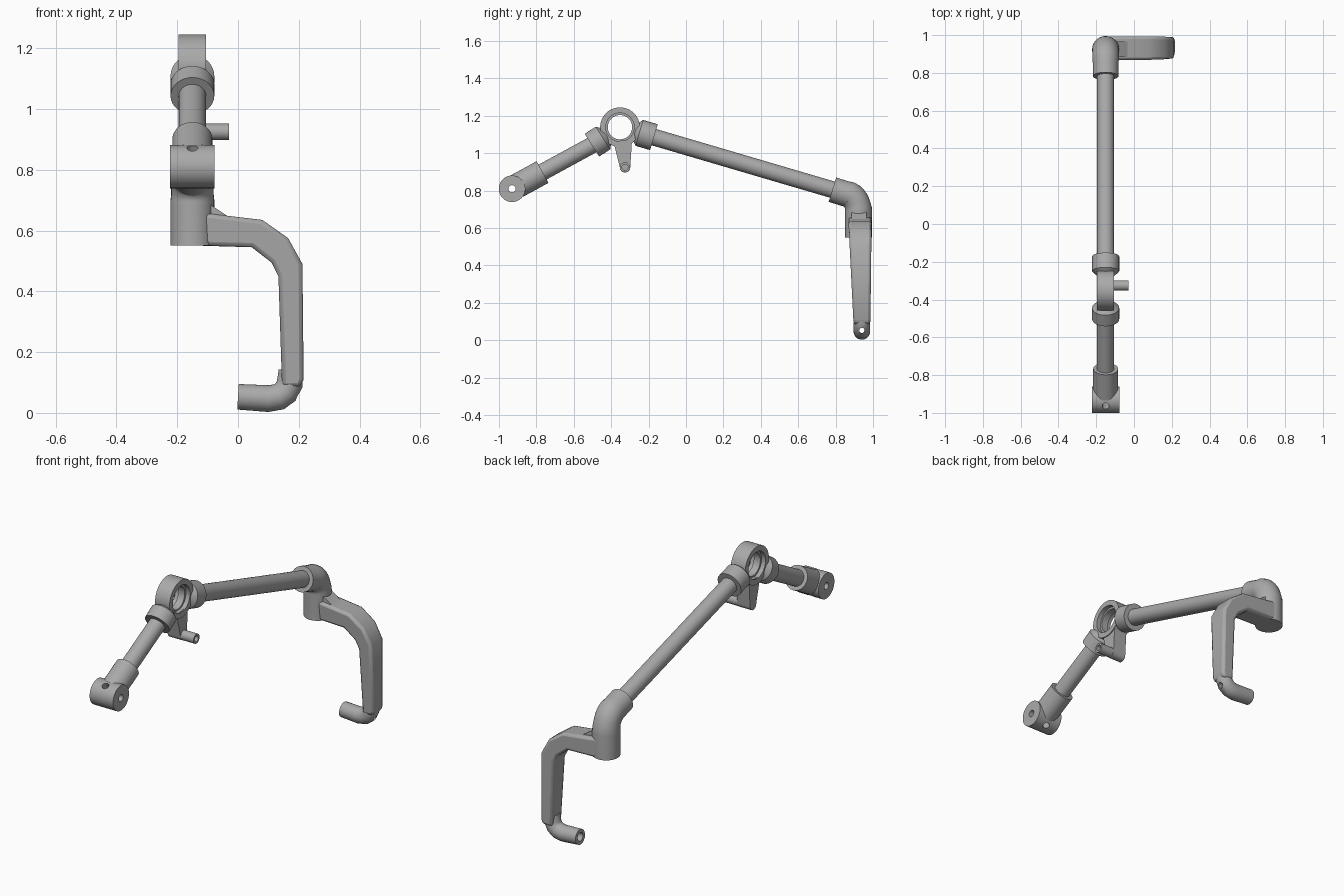
import bpy, bmesh, math
from mathutils import Vector

cube = bpy.data.objects.get("Cube")
if cube:
    bpy.data.objects.remove(cube, do_unlink=True)

grey = bpy.data.materials.new("satin grey")
grey.use_nodes = True
colour = (0.4, 0.4, 0.4, 1)
grey.diffuse_color = colour
grey.node_tree.nodes["Principled BSDF"].inputs["Base Color"].default_value = colour

CX = -0.15                     # plane of the main arms
X, Y = Vector((1, 0, 0)), Vector((0, 1, 0))


def finish(name, bm):
    bmesh.ops.recalc_face_normals(bm, faces=bm.faces)
    mesh = bpy.data.meshes.new(name)
    bm.to_mesh(mesh)
    bm.free()
    mesh.materials.append(grey)
    ob = bpy.data.objects.new(name, mesh)
    bpy.context.collection.objects.link(ob)
    smooth(ob)
    return ob


def smooth(ob):
    bpy.ops.object.select_all(action='DESELECT')
    ob.select_set(True)
    bpy.context.view_layer.objects.active = ob
    bpy.ops.object.shade_smooth_by_angle(angle=math.radians(32))


def sweep(name, points, radii, side=X, axis=None, closed=False, n=32):
    """Round section along a path; a fixed axis gives a lathe, closed gives a hole."""
    bm = bmesh.new()
    pts = [Vector(p) for p in points]
    rings = []
    for i, (p, r) in enumerate(zip(pts, radii)):
        t = axis or (pts[min(i + 1, len(pts) - 1)] - pts[max(i - 1, 0)]).normalized()
        up = t.cross(side).normalized()
        rings.append([bm.verts.new(p + r * (math.cos(a) * side + math.sin(a) * up))
                      for a in (2 * math.pi * k / n for k in range(n))])
    pairs = list(zip(rings, rings[1:]))
    if closed:
        pairs.append((rings[-1], rings[0]))
    else:
        bm.faces.new(rings[0])
        bm.faces.new(rings[-1])
    for a, b in pairs:
        for k in range(n):
            j = (k + 1) % n
            bm.faces.new((a[k], a[j], b[j], b[k]))
    return finish(name, bm)


def along_x(name, y, z, profile, closed=False, n=40):
    return sweep(name, [(x, y, z) for x, r in profile], [r for x, r in profile],
                 side=Y, axis=X, closed=closed, n=n)


def along(name, start, direction, profile):
    return sweep(name, [start + direction * d for d, r in profile],
                 [r for d, r in profile], axis=direction)


def prism(name, corners, bevel=0.0):
    """Solid from pairs of matching corners on two sides."""
    bm = bmesh.new()
    a = [bm.verts.new(p) for p, q in corners]
    b = [bm.verts.new(q) for p, q in corners]
    bm.faces.new(a)
    bm.faces.new(b)
    for i in range(len(a)):
        j = (i + 1) % len(a)
        bm.faces.new((a[i], a[j], b[j], b[i]))
    ob = finish(name, bm)
    if bevel:
        mod = ob.modifiers.new("soft edges", 'BEVEL')
        mod.width, mod.segments = bevel, 2
        mod.limit_method, mod.angle_limit = 'ANGLE', math.radians(50)
    return ob


def drill(ob, cutter):
    cutter.hide_render = True
    mod = ob.modifiers.new("hole", 'BOOLEAN')
    mod.operation, mod.object, mod.solver = 'DIFFERENCE', cutter, 'EXACT'
    bpy.context.view_layer.objects.active = ob
    bpy.ops.object.modifier_apply(modifier=mod.name)
    bpy.data.objects.remove(cutter, do_unlink=True)
    smooth(ob)


hub = Vector((CX, -0.93, 0.81))
eye = Vector((CX, -0.353, 1.139))
elbow_start = Vector((CX, 0.783, 0.805))
front_dir = Vector((0, 0.877, 0.48)).normalized()
rear_dir = (elbow_start - eye).normalized()

# Front hub with a pivot hole and a cross hole
front_hub = along_x("front_hub", hub.y, hub.z, [(CX - 0.073, 0.071), (CX + 0.073, 0.071)])
drill(front_hub, along_x("pivot_cutter", hub.y, hub.z, [(CX - 0.2, 0.019), (CX + 0.2, 0.019)]))
across = front_dir.cross(X)
drill(front_hub, along("cross_cutter", hub, across, [(-0.15, 0.018), (0.15, 0.018)]))
along("front_hub_socket", hub, front_dir, [(0.03, 0.066), (0.186, 0.066)])

# Straight rods
front_cup_end = Vector((CX, -0.503, 1.043))
sweep("front_rod", [hub + front_dir * 0.1, front_cup_end + front_dir * 0.02], [0.045] * 2)
sweep("rear_rod", [eye + rear_dir * 0.15, elbow_start + rear_dir * 0.03], [0.045] * 2)

# Centre eye with an inner lip, and the cups on both sides
w = 0.045
along_x("centre_eye", eye.y, eye.z,
        [(CX - w, 0.106), (CX + w, 0.106), (CX + w, 0.076), (CX + 0.02, 0.076),
         (CX + 0.02, 0.065), (CX - 0.02, 0.065), (CX - 0.02, 0.076), (CX - w, 0.076)],
        closed=True, n=48)
for name, end in (("front_cup", front_cup_end), ("rear_cup", eye + rear_dir * 0.189)):
    d = (end - eye).normalized()
    length = (end - eye).length
    along(name, eye, d, [(0.083, 0.044), (0.108, 0.072), (length, 0.072)])

# Hanging lug with a hollow side pin
ly, lz, lr = -0.326, 0.925, 0.028
outline = [(-0.415, 1.06), (-0.385, 1.05)]
outline += [(ly + lr * math.cos(a), lz + lr * math.sin(a))
            for a in (math.pi + math.pi * k / 10 for k in range(11))]
outline += [(-0.29, 1.05), (-0.272, 1.075)]
prism("lug", [((CX - 0.04, y, z), (CX + 0.04, y, z)) for y, z in outline])
along_x("lug_pin", ly, lz, [(CX, 0.027), (-0.03, 0.027), (-0.03, 0.016), (-0.09, 0.016),
                            (-0.09, 0.001), (CX, 0.001)], closed=True, n=24)

# Rear elbow: a tube turning down from the rear rod
path = [elbow_start, Vector((CX, 0.85, 0.784))]
path += [Vector((CX, 0.85 + 0.073 * math.sin(a), 0.684 + 0.1 * math.cos(a)))
         for a in (math.radians(d) for d in range(20, 91, 10))]
path += [Vector((CX, 0.923, 0.55))]
sweep("rear_elbow", path, [0.068] * 2 + [0.07] * 6 + [0.072] * 3)

# Crank: flat-sided bent bar
bar = [(-0.15, 0.665), (-0.09, 0.655), (0.08, 0.635), (0.165, 0.575), (0.212, 0.49),
       (0.216, 0.11), (0.205, 0.085), (0.145, 0.085), (0.133, 0.45), (0.11, 0.495),
       (0.045, 0.545), (-0.15, 0.551)]
prism("crank_bar", [((x, 0.87 + 0.05 * (0.6 - z), z), (x, 0.992 - 0.012 * (0.6 - z), z))
                    for x, z in bar], bevel=0.014)

# Fillet where the bar meets the elbow
prism("elbow_web", [((x, 0.885, z), (x, 0.965, z))
                    for x, z in [(-0.15, 0.72), (-0.09, 0.685), (-0.03, 0.645), (-0.15, 0.6)]])

# Round foot turning into the handle pin
foot_path = [(0.0, 0.94, 0.053), (0.1, 0.94, 0.047), (0.135, 0.94, 0.053),
             (0.158, 0.94, 0.07), (0.17, 0.94, 0.095), (0.174, 0.94, 0.14)]
foot = sweep("handle_pin", foot_path, [0.042, 0.044, 0.044, 0.044, 0.043, 0.04], side=Y)
drill(foot, along_x("bore_cutter", 0.94, 0.053, [(-0.05, 0.023), (0.09, 0.023), (0.09, 0.014), (0.3, 0.014)], n=24))
